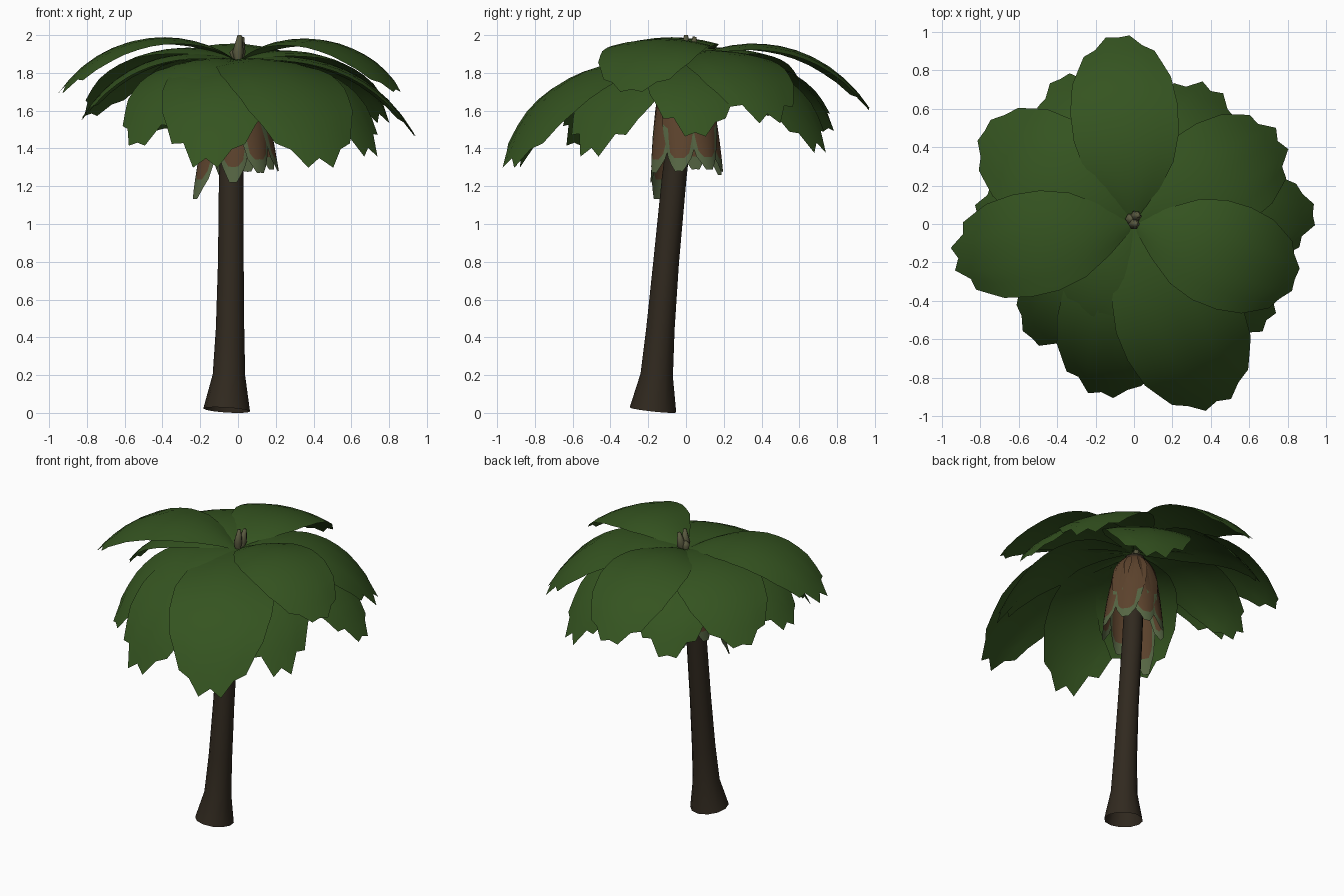
import bpy, bmesh, math, random
from mathutils import Vector

if "Cube" in bpy.data.objects:
    bpy.data.objects.remove(bpy.data.objects["Cube"])

random.seed(4)

def material(name, col):
    m = bpy.data.materials.new(name)
    m.diffuse_color = (*col, 1)
    m.use_nodes = True
    m.node_tree.nodes["Principled BSDF"].inputs["Base Color"].default_value = m.diffuse_color
    return m

LEAF = material("leaf green", (0.035, 0.088, 0.0145))
BARK = material("dark bark", (0.030, 0.022, 0.0135))
DRY = material("dry brown", (0.108, 0.056, 0.026))
PALE = material("pale green tip", (0.095, 0.135, 0.058))
BUD = material("olive bud", (0.1, 0.1, 0.05))

def make_object(name, bm, mats):
    me = bpy.data.meshes.new(name)
    bm.to_mesh(me)
    bm.free()
    for m in mats:
        me.materials.append(m)
    me.polygons.foreach_set("use_smooth", [True] * len(me.polygons))
    ob = bpy.data.objects.new(name, me)
    bpy.context.collection.objects.link(ob)
    return ob

def tube(name, path, mat, sides=12):
    """Rings (x, y, z, radius), each square to the path."""
    bm = bmesh.new()
    pts = [Vector(p[:3]) for p in path]
    rings = []
    for i, p in enumerate(pts):
        t = (pts[min(i + 1, len(pts) - 1)] - pts[max(i - 1, 0)]).normalized()
        a = Vector((1, 0, 0))
        a = (a - t * a.dot(t)).normalized()
        b = t.cross(a)
        rings.append([bm.verts.new(p + path[i][3] * (a * math.cos(k * math.tau / sides)
                      + b * math.sin(k * math.tau / sides))) for k in range(sides)])
    for r0, r1 in zip(rings, rings[1:]):
        for k in range(sides):
            j = (k + 1) % sides
            bm.faces.new((r0[k], r0[j], r1[j], r1[k]))
    bm.faces.new(rings[-1])
    return make_object(name, bm, [mat])

def bezier(p, t):
    s = 1 - t
    return [s**3 * a + 3 * s * s * t * b + 3 * s * t * t * c + t**3 * d for a, b, c, d in zip(*p)]

def frond(name, angle, curve, width, profile, arch, jag, mats, rows=12, cols=6):
    """Broad sheet along an (r, z) curve with a ragged end."""
    bm = bmesh.new()
    a = math.radians(angle)
    out, side = Vector((math.cos(a), math.sin(a), 0)), Vector((-math.sin(a), math.cos(a), 0))
    up = Vector((0, 0, 1))
    ends = []
    for c in range(cols + 1):
        v = 2 * c / cols - 1
        ends.append(1 - 0.10 * v * v - (jag * random.uniform(0.4, 1.3) if c % 2 else 0))
    grid = []
    for r in range(rows + 1):
        row = []
        for c in range(cols + 1):
            v = 2 * c / cols - 1
            t = ends[c] * r / rows
            R, Z = bezier(curve, t)
            R2, Z2 = bezier(curve, t + 0.01)
            n = (up * (R2 - R) - out * (Z2 - Z)).normalized()
            # half width, interpolated along the outline
            f = (r / rows) * (len(profile) - 1)
            i = min(int(f), len(profile) - 2)
            g = f - i
            w = width * (profile[i] * (1 - g) + profile[i + 1] * g)
            row.append(bm.verts.new(out * R + up * Z + side * (w * v) - n * (arch * w * v * v)))
        grid.append(row)
    for r in range(rows):
        for c in range(cols):
            f = bm.faces.new((grid[r][c], grid[r + 1][c], grid[r + 1][c + 1], grid[r][c + 1]))
            # pale rim on the end and lower corners of dry leaves
            if len(mats) > 1 and r >= rows - (3 if c in (0, cols - 1) else 1):
                f.material_index = 1
    return make_object(name, bm, mats)

# Leaning trunk with a flared foot
tube("trunk", [(-0.06, -0.175, 0.015, 0.124), (-0.048, -0.155, 0.2, 0.086), (-0.042, -0.135, 0.45, 0.075),
               (-0.038, -0.105, 0.8, 0.068), (-0.036, -0.062, 1.25, 0.065), (-0.02, -0.02, 1.6, 0.062),
               (0, 0.01, 1.84, 0.06)], BARK)

# Green fronds: angle, tip radius, tip z, crest z, half width
FRONDS = [
    (95, 0.99, 1.59, 2.02, 0.28),
    (148, 0.93, 1.56, 1.99, 0.29),
    (191, 0.97, 1.68, 2.06, 0.27),
    (295, 1.05, 1.28, 1.90, 0.33),
    (341, 0.90, 1.69, 2.05, 0.28),
    (30, 0.90, 1.52, 1.97, 0.29),
    (3, 0.95, 1.45, 1.92, 0.25),
    (60, 0.83, 1.36, 1.90, 0.28),
    (117, 0.86, 1.48, 1.93, 0.26),
    (177, 0.84, 1.54, 1.94, 0.25),
    (228, 0.81, 1.40, 1.90, 0.26),
    (259, 0.92, 1.28, 1.88, 0.30),
    (324, 0.88, 1.34, 1.89, 0.27),
]
OUTLINE = (0.1, 0.5, 0.83, 0.98, 1, 0.92, 0.66)
for i, (ang, R, zt, zc, w) in enumerate(FRONDS):
    curve = ((0.015, 1.87), (0.30 * R, zc), (0.74 * R, zc - 0.02), (R, zt))
    frond(f"frond_{i + 1}", ang, curve, w, OUTLINE, 0.14, 0.045, [LEAF])

# Dry skirt leaves hanging round the trunk: angle, tip radius, tip z
SKIRT = [(214, 0.28, 1.12), (262, 0.19, 1.21), (305, 0.21, 1.26), (350, 0.22, 1.27), (35, 0.22, 1.28),
         (75, 0.20, 1.27), (115, 0.20, 1.25), (165, 0.20, 1.28)]
for i, (ang, R, zt) in enumerate(SKIRT):
    curve = ((0.02, 1.84), (0.12, 1.84), (0.17, 1.55), (R, zt))
    frond(f"dry_leaf_{i + 1}", ang, curve, 0.115, (0.2, 0.6, 0.95, 1, 0.85, 0.55), 0.3, 0.012,
          [DRY, PALE], 12)

# Young rolled shoots at the crown
for i, (x, y, top) in enumerate([(0.0, 0.0, 2.0), (0.012, 0.045, 1.99), (-0.02, 0.03, 1.93)]):
    tube(f"shoot_{i + 1}", [(x * 0.4, y * 0.5, 1.84, 0.012), (x * 0.8, y * 0.9, 1.91, 0.03),
                            (x + 0.01, y, top, 0.012)], BUD, 6)
